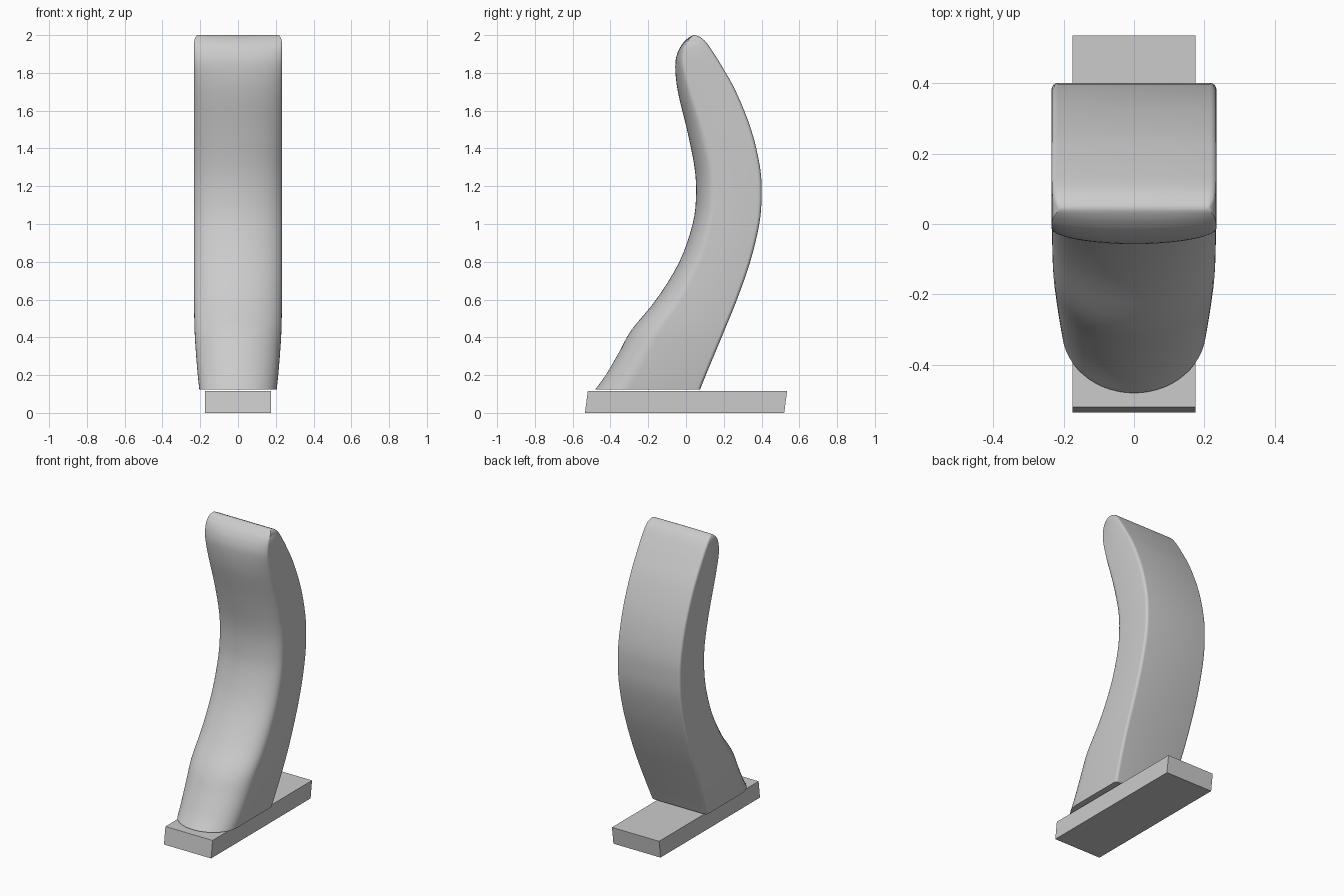
import bpy, bmesh, math

if "Cube" in bpy.data.objects:
    bpy.data.objects.remove(bpy.data.objects["Cube"])

grey = bpy.data.materials.new("plain grey")
grey.diffuse_color = (0.6, 0.6, 0.6, 1)
grey.use_nodes = True
grey.node_tree.nodes["Principled BSDF"].inputs["Base Color"].default_value = grey.diffuse_color


def finish(name, bm, smooth):
    bmesh.ops.recalc_face_normals(bm, faces=bm.faces)
    me = bpy.data.meshes.new(name)
    bm.to_mesh(me)
    bm.free()
    me.materials.append(grey)
    ob = bpy.data.objects.new(name, me)
    bpy.context.collection.objects.link(ob)
    if smooth:
        bpy.context.view_layer.objects.active = ob
        ob.select_set(True)
        bpy.ops.object.shade_smooth_by_angle(angle=math.radians(40))
        ob.select_set(False)
    return ob


# Base plate: a box whose ends lean slightly backwards
bm = bmesh.new()
bmesh.ops.create_cube(bm, size=1)
for v in bm.verts:
    top = v.co.z > 0
    v.co = (v.co.x * 0.35, v.co.y * 1.055 + (0.0075 if top else -0.0075), 0.115 if top else 0)
finish("base_plate", bm, False)

# Curved body stations: height, front y, back y, half width, depth of rounded front
stations = [
    (0.125, -0.48, 0.075, 0.205, 0.18),
    (0.20, -0.425, 0.105, 0.213, 0.17),
    (0.32, -0.355, 0.155, 0.223, 0.165),
    (0.44, -0.288, 0.205, 0.230, 0.16),
    (0.60, -0.158, 0.27, 0.233, 0.14),
    (0.80, -0.035, 0.34, 0.234, 0.115),
    (1.00, 0.035, 0.388, 0.234, 0.105),
    (1.15, 0.053, 0.40, 0.234, 0.105),
    (1.30, 0.045, 0.392, 0.234, 0.105),
    (1.50, 0.005, 0.345, 0.234, 0.095),
    (1.70, -0.043, 0.265, 0.234, 0.075),
    (1.83, -0.057, 0.193, 0.234, 0.05),
    (1.90, -0.047, 0.15, 0.234, 0.035),
    (1.95, -0.022, 0.116, 0.233, 0.02),
    (1.98, 0.006, 0.089, 0.229, 0.012),
    (1.995, 0.028, 0.063, 0.220, 0.004),
    (2.00, 0.04, 0.05, 0.213, 0.001),
]


def spline(a, b, c, d, t):
    return 0.5 * (2 * b + (c - a) * t + (2 * a - 5 * b + 4 * c - d) * t * t
                  + (3 * b - a - 3 * c + d) * t ** 3)


def section(z, front, back, w, bulge):
    depth = back - front
    bulge = min(bulge, 0.4 * depth)
    r = min(0.018, 0.3 * depth)
    pts = []
    for i in range(29):  # rounded front
        a = math.pi * (i / 28 - 0.5)
        pts.append((w * math.sin(a), front + bulge * (1 - math.cos(a)), z))
    for side in (0, 1):  # small rounded back corners
        for i in range(6):
            a = math.pi / 2 * (i / 5 + side)
            cx = (w - r) * (-1 if side else 1)
            pts.append((cx + r * math.cos(a), back - r + r * math.sin(a), z))
    return pts


rows = []
last = len(stations) - 1
for i in range(last):
    quad = [stations[max(0, min(last, i + k))] for k in (-1, 0, 1, 2)]
    for s in range(4):
        rows.append([spline(*vals, s / 4) for vals in zip(*quad)])
rows.append(stations[-1])

# Curved body: loft the sections and cap both ends
bm = bmesh.new()
rings = [[bm.verts.new(p) for p in section(*row)] for row in rows]
n = len(rings[0])
for lo, hi in zip(rings, rings[1:]):
    for j in range(n):
        k = (j + 1) % n
        bm.faces.new((lo[j], lo[k], hi[k], hi[j]))
bm.faces.new(rings[0][::-1])
bm.faces.new(rings[-1])
finish("curved_body", bm, True)
